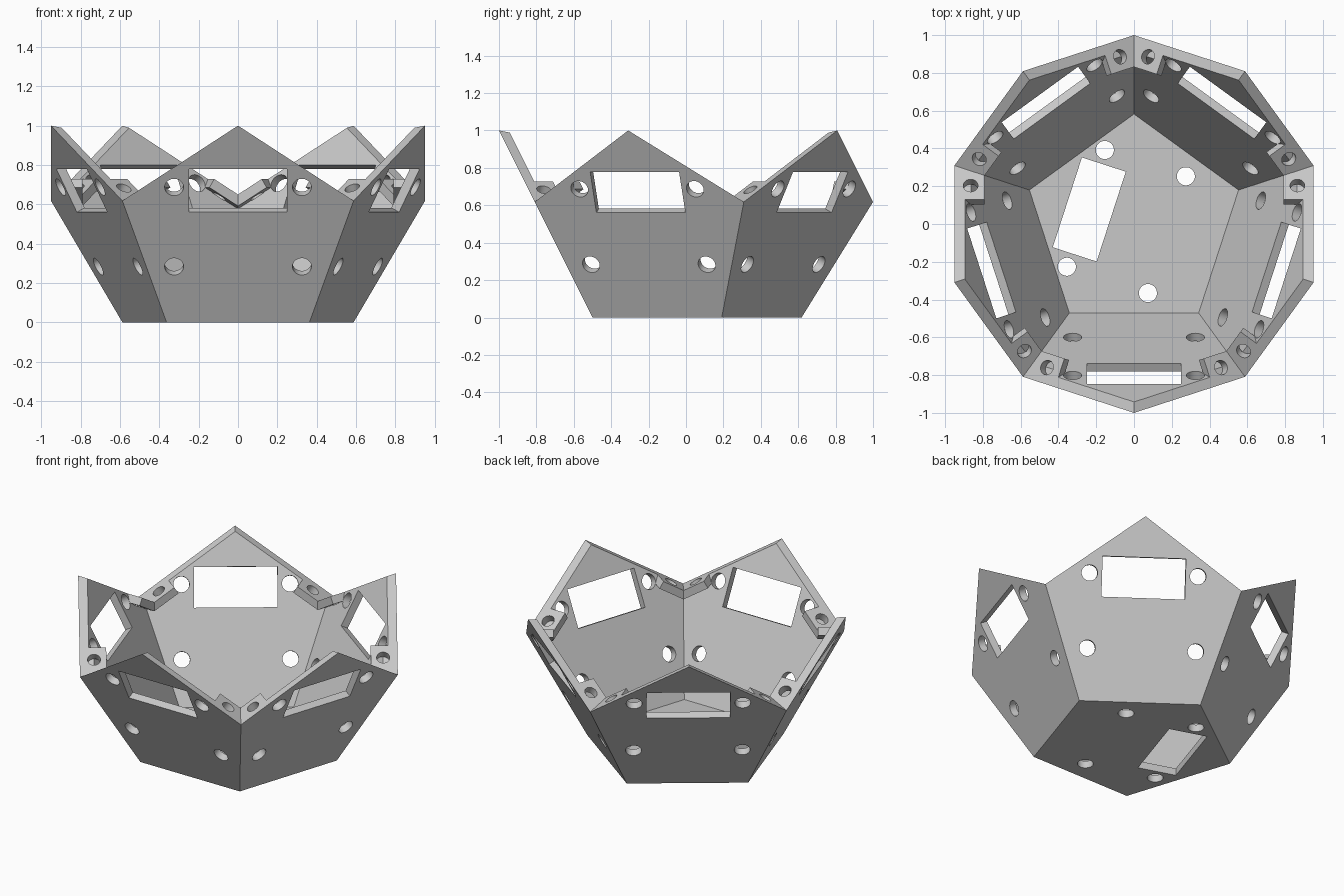
import bpy, bmesh
from math import sin, cos, pi, sqrt, radians
from mathutils import Vector, Matrix

cube = bpy.data.objects.get("Cube")
if cube:
    bpy.data.objects.remove(cube, do_unlink=True)

PHI = (1 + sqrt(5)) / 2
CENTRE = Vector((0, 0, PHI / 2))
INNER = 0.942            # inner skin is the outer skin shrunk to the centre
TURN = 2 * pi / 5
UP = Vector((0, 0, 1))

grey = bpy.data.materials.new("plain grey")
grey.use_nodes = True
colour = (0.58, 0.58, 0.58, 1)
grey.diffuse_color = colour
grey.node_tree.nodes["Principled BSDF"].inputs["Base Color"].default_value = colour


def make_object(name, bm):
    bmesh.ops.recalc_face_normals(bm, faces=bm.faces)
    mesh = bpy.data.meshes.new(name)
    bm.to_mesh(mesh)
    bm.free()
    mesh.materials.append(grey)
    obj = bpy.data.objects.new(name, mesh)
    bpy.context.collection.objects.link(obj)
    return obj


def polar(radius, angle, z):
    return Vector((radius * cos(angle), radius * sin(angle), z))


def frame(origin, up, normal):
    """Matrix with local y along up and local z along normal."""
    rows = Matrix((up.cross(normal), up, normal)).transposed().to_4x4()
    return Matrix.Translation(origin) @ rows


def add_cylinder(bm, place, radius, low, high):
    move = Matrix.Translation((0, 0, (low + high) / 2))
    bmesh.ops.create_cone(bm, cap_ends=True, segments=32, radius1=radius,
                          radius2=radius, depth=high - low, matrix=place @ move)


# Half-dodecahedron shell: floor, five panels, zigzag rim
bm = bmesh.new()
skins = []
for scale in (1, INNER):
    rings = []
    for radius, z, shift in ((1 / PHI, 0, 0), (1, 1 / PHI, 0), (1, 1, 0.5)):
        rings.append([bm.verts.new(CENTRE + scale * (
            polar(radius, pi / 2 + (k + shift) * TURN, z) - CENTRE)) for k in range(5)])
    skins.append(rings)
for base, valley, tip in skins:
    bm.faces.new(base)
    for k in range(5):
        j = (k + 1) % 5
        bm.faces.new((base[k], base[j], valley[j], tip[k], valley[k]))
(_, valley, tip), (_, valley_in, tip_in) = skins
for k in range(5):
    j = (k + 1) % 5
    bm.faces.new((valley[k], tip[k], tip_in[k], valley_in[k]))
    bm.faces.new((tip[k], valley[j], valley_in[j], tip_in[k]))
shell = make_object("shell", bm)

# Corner brackets: two flanges per valley, flush with the rim
corner = Vector((0, 1, 1 / PHI))
along = (polar(1, radians(54), 1) - corner).normalized()
inward = Vector((-cos(radians(72)), -sin(radians(72)), 0))
below = along.cross(inward).normalized()
NEAR, FAR, END, THICK = 0.053, 0.16, 0.21, 0.05

bm = bmesh.new()
section = ((NEAR, 0), (FAR, 0), (FAR, THICK), (NEAR, THICK))
for k in range(5):
    spin = Matrix.Rotation(k * TURN, 3, 'Z')
    loops = {-1: [], 0: [], 1: []}
    for w, d in section:
        start = corner + inward * w + below * d
        middle = start - along * (start.x / along.x)
        loops[0].append(bm.verts.new(spin @ middle))
        for side in (-1, 1):
            end = start + along * END
            end.x *= side
            loops[side].append(bm.verts.new(spin @ end))
    for side in (-1, 1):
        bm.faces.new(loops[side])
        for i in range(4):
            j = (i + 1) % 4
            bm.faces.new((loops[0][i], loops[0][j], loops[side][j], loops[side][i]))
brackets = make_object("corner_brackets", bm)

# Cutter for the window and four holes of every panel and the floor
bm = bmesh.new()
places = []
for k in range(5):
    out = polar(1, -pi / 2 + k * TURN, 0)
    slope = (out * 0.5 + UP).normalized()
    places.append(frame(out * 0.5, slope, (out - UP * 0.5).normalized()))
floor_up = polar(1, radians(162), 0)
places.append(frame(floor_up * -0.5, floor_up, -UP))
for place in places:
    window = Matrix.Translation((0, 0.749, -0.02)) @ Matrix.Diagonal((0.5, 0.244, 0.14, 1))
    bmesh.ops.create_cube(bm, size=1, matrix=place @ window)
    for x in (-0.325, 0.325):
        for y in (0.317, 0.768):
            add_cylinder(bm, place @ Matrix.Translation((x, y, 0)), 0.048, -0.09, 0.05)
panel_cutter = make_object("panel_cutter", bm)

# Cutter for the screw holes in the brackets
bm = bmesh.new()
for k in range(5):
    spin = Matrix.Rotation(k * TURN, 4, 'Z')
    for side in (-1, 1):
        mirror = Vector((side, 1, 1))
        spot = (corner + along * 0.124 + inward * 0.086) * mirror
        place = frame(spot, inward * mirror, -below * mirror)
        add_cylinder(bm, spin @ place, 0.039, -THICK - 0.002, 0.03)
screw_cutter = make_object("screw_cutter", bm)


def cut(obj, cutter):
    mod = obj.modifiers.new("holes", 'BOOLEAN')
    mod.operation = 'DIFFERENCE'
    mod.solver = 'EXACT'
    mod.object = cutter
    bpy.context.view_layer.objects.active = obj
    bpy.ops.object.modifier_apply(modifier=mod.name)


cut(shell, panel_cutter)
cut(shell, screw_cutter)
cut(brackets, screw_cutter)
for helper in (panel_cutter, screw_cutter):
    bpy.data.objects.remove(helper, do_unlink=True)

# Smooth hole walls, crisp edges elsewhere
for obj in (shell, brackets):
    bpy.ops.object.select_all(action='DESELECT')
    obj.select_set(True)
    bpy.context.view_layer.objects.active = obj
    bpy.ops.object.shade_smooth_by_angle(angle=radians(30))
